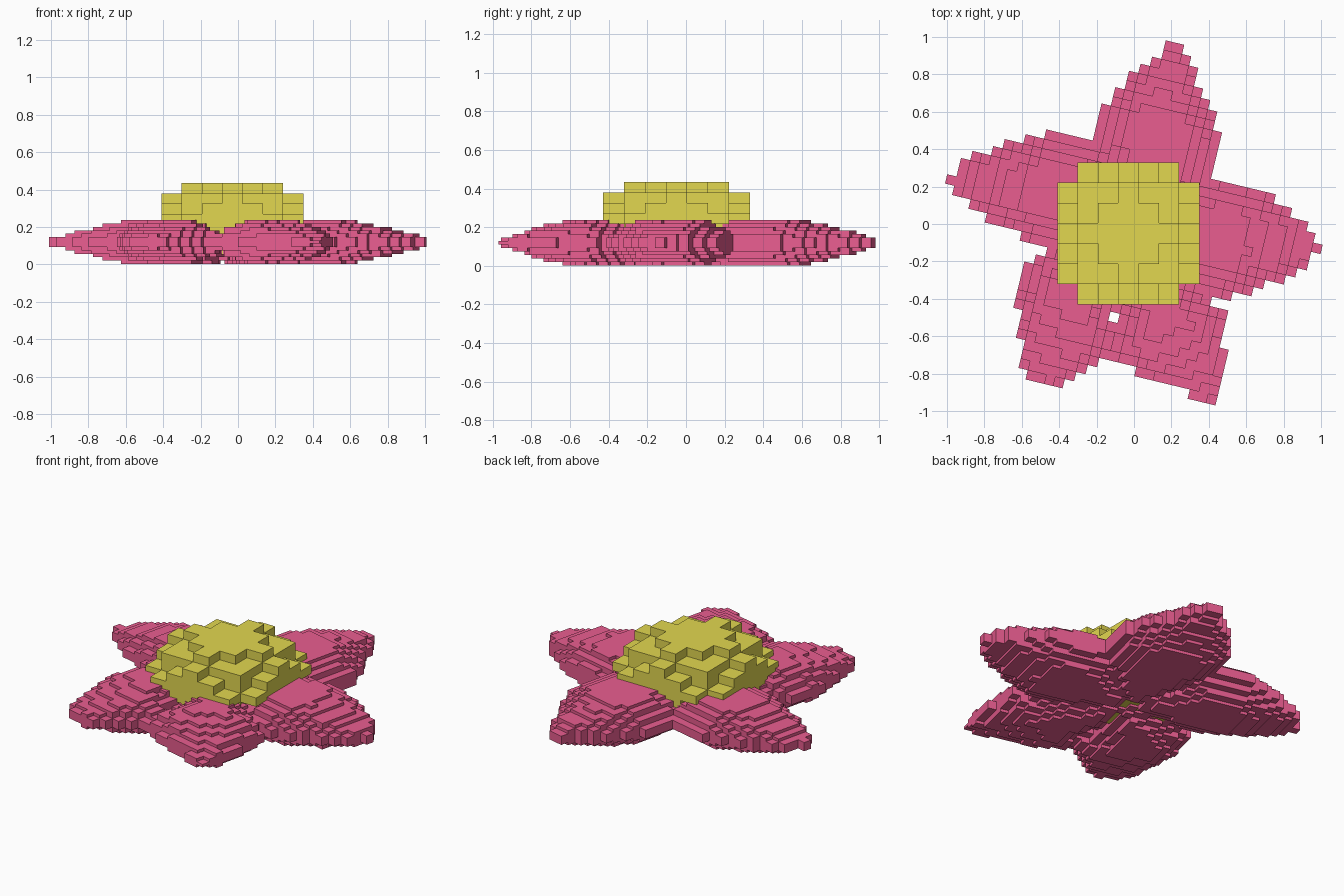
import bpy, math
from mathutils import Vector, Matrix
from mathutils.geometry import intersect_point_line

if "Cube" in bpy.data.objects:
    bpy.data.objects.remove(bpy.data.objects["Cube"])


def material(name, color):
    m = bpy.data.materials.new(name)
    m.diffuse_color = (*color, 1)
    m.use_nodes = True
    m.node_tree.nodes["Principled BSDF"].inputs["Base Color"].default_value = m.diffuse_color
    return m


SIDES = {
    (1, 0, 0): [(1, 0, 0), (1, 1, 0), (1, 1, 1), (1, 0, 1)],
    (-1, 0, 0): [(0, 0, 0), (0, 0, 1), (0, 1, 1), (0, 1, 0)],
    (0, 1, 0): [(0, 1, 0), (0, 1, 1), (1, 1, 1), (1, 1, 0)],
    (0, -1, 0): [(0, 0, 0), (1, 0, 0), (1, 0, 1), (0, 0, 1)],
    (0, 0, 1): [(0, 0, 1), (1, 0, 1), (1, 1, 1), (0, 1, 1)],
    (0, 0, -1): [(0, 0, 0), (0, 1, 0), (1, 1, 0), (1, 0, 0)],
}


def block_object(name, cells, size, origin, angle, mat):
    """Outer skin of a set of integer block cells."""
    rot = Matrix.Rotation(angle, 3, 'Z')
    index, verts, faces = {}, [], []
    for i, j, k in sorted(cells):
        for (a, b, c), corners in SIDES.items():
            if (i + a, j + b, k + c) in cells:
                continue
            face = []
            for p, q, r in corners:
                key = (i + p, j + q, k + r)
                if key not in index:
                    index[key] = len(verts)
                    local = Vector([(n - 0.5) * s for n, s in zip(key, size)])
                    verts.append(Vector(origin) + rot @ local)
                face.append(index[key])
            faces.append(face)
    mesh = bpy.data.meshes.new(name)
    mesh.from_pydata(verts, [], faces)
    mesh.materials.append(mat)
    ob = bpy.data.objects.new(name, mesh)
    bpy.context.collection.objects.link(ob)
    return ob


def inset(p, outline):
    """Signed distance inside an outline."""
    inside, best = False, 9.0
    for a, b in zip(outline, outline[1:] + outline[:1]):
        if (a[1] > p.y) != (b[1] > p.y):
            if p.x < a[0] + (p.y - a[1]) * (b[0] - a[0]) / (b[1] - a[1]):
                inside = not inside
        q, t = intersect_point_line(p, Vector(a), Vector(b))
        near = Vector(a).lerp(Vector(b), min(1, max(0, t))).xy
        best = min(best, (p - near).length)
    return best if inside else -best


# Petal outlines, seen from above
PETALS = [
    [(.22, .97), (.29, .86), (.37, .70), (.46, .48), (.40, .20), (.12, -.12), (-.12, -.08),
     (-.20, .42), (-.16, .62), (.0, .82)],
    [(.99, -.13), (.93, .0), (.64, .20), (.47, .25), (.35, .24), (0, .08), (-.08, -.15),
     (.32, -.36), (.48, -.40), (.68, -.34), (.90, -.23)],
    [(-.99, .21), (-.94, .34), (-.72, .41), (-.48, .48), (-.18, .42), (.03, .10), (0, -.15),
     (-.38, -.12), (-.50, -.13), (-.80, .05)],
    [(-.42, -.87), (-.59, -.83), (-.61, -.60), (-.63, -.40), (-.54, -.17), (-.34, -.08),
     (0, 0), (.03, -.15), (-.06, -.43), (-.12, -.50), (-.07, -.66), (-.25, -.77)],
    [(.40, -.96), (.30, -.91), (.05, -.81), (-.12, -.70), (-.11, -.60), (-.06, -.52),
     (-.10, -.42), (-.10, -.10), (.10, 0), (.36, -.35), (.49, -.48), (.47, -.72), (.46, -.88)],
]

# Petals: domed on both faces, thinning to the tips, cut into blocks on a turned grid
STEP, LAYER, TURN = 0.051, 0.018, math.radians(-13.5)
OFFSET = Vector((0.012, -0.003))
turn2 = Matrix.Rotation(TURN, 2)
cells = set()
for i in range(-23, 24):
    for j in range(-23, 24):
        p = turn2 @ Vector((i * STEP, j * STEP)) + OFFSET
        d = max(inset(p, o) for o in PETALS)
        if d > -0.004:
            edge = min(1, max(d, 0.01) / 0.16) ** 0.6
            tip = min(1, max(0, 1.03 - p.length) / 0.45) ** 0.8
            half = max(0 if p.length > 0.92 else 1, round(6 * min(edge, tip)))
            cells |= {(i, j, k) for k in range(-half, half + 1)}
block_object("petals", cells, (STEP, STEP, LAYER), (*OFFSET, 0.12), TURN,
             material("pink", (0.82, 0.11, 0.28)))

# Flower centre: flattened ball of coarse blocks
ball = {(i, j, k) for i in range(-3, 4) for j in range(-3, 4) for k in range(-3, 4)
        if i * i + j * j + k * k < 13.5}
block_object("flower_centre", ball, (0.1086, 0.1086, 0.0545), (-0.03, -0.05, 0.244), 0,
             material("yellow", (0.76, 0.68, 0.08)))
